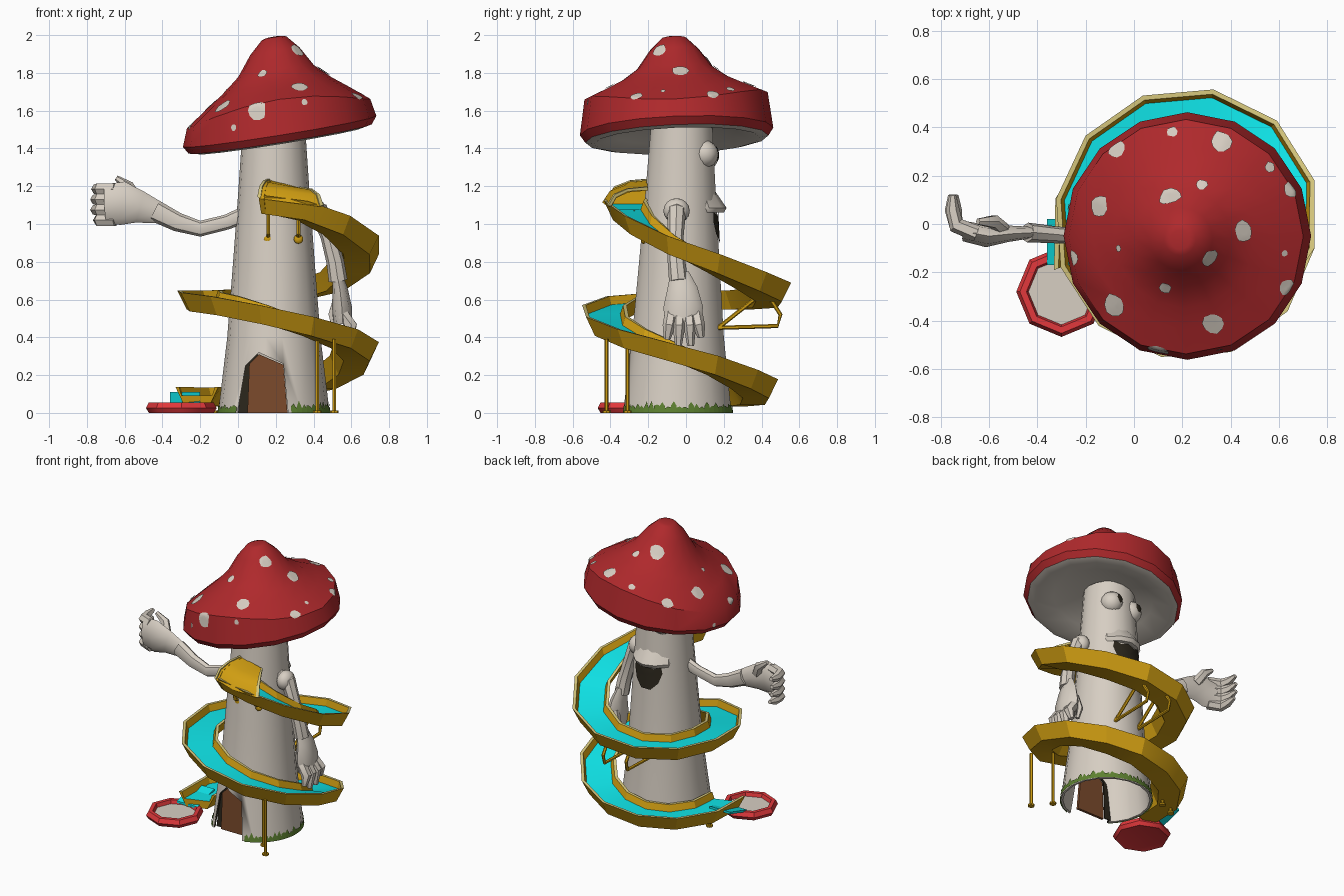
import bpy, bmesh, math, random
from mathutils import Vector as V
from mathutils.bvhtree import BVHTree

random.seed(4)
if "Cube" in bpy.data.objects:
    bpy.data.objects.remove(bpy.data.objects["Cube"])

COLOURS = {
    "cap_red": (0.43, 0.022, 0.025), "stone_white": (0.68, 0.62, 0.545),
    "water_teal": (0.005, 0.80, 0.83), "gold": (0.63, 0.34, 0.006),
    "pale_rim": (0.66, 0.56, 0.20), "door_brown": (0.20, 0.07, 0.025),
    "grass_green": (0.11, 0.22, 0.03), "dark": (0.025, 0.02, 0.012),
    "pool_red": (0.76, 0.04, 0.045),
}
RED, WHITE, TEAL, GOLD, PALE, BROWN, GREEN, DARK, POOL = range(9)
MATS = []
for mat_name, rgb in COLOURS.items():
    m = bpy.data.materials.new(mat_name)
    m.use_nodes = True
    m.diffuse_color = (*rgb, 1)
    m.node_tree.nodes["Principled BSDF"].inputs["Base Color"].default_value = (*rgb, 1)
    MATS.append(m)


def finish(name, bm, fix=True, angle=40):
    if fix:
        bmesh.ops.recalc_face_normals(bm, faces=bm.faces)
    for f in bm.faces:
        f.smooth = True
    for e in bm.edges:
        e.smooth = e.calc_face_angle(0) < math.radians(angle)
    me = bpy.data.meshes.new(name)
    bm.to_mesh(me)
    bm.free()
    for m in MATS:
        me.materials.append(m)
    ob = bpy.data.objects.new(name, me)
    bpy.context.collection.objects.link(ob)
    return ob


def skin(name, rings, mat, angle=40):
    """Bridge closed rings and cap the ends; mat is an index or a rule of (ring, side)."""
    rule = mat if callable(mat) else (lambda i, j: mat)
    bm = bmesh.new()
    vs = [[bm.verts.new(p) for p in r] for r in rings]
    n = len(vs[0])
    for i in range(len(vs) - 1):
        for j in range(n):
            k = (j + 1) % n
            f = bm.faces.new((vs[i][j], vs[i][k], vs[i + 1][k], vs[i + 1][j]))
            f.material_index = rule(i, j)
    bm.faces.new(vs[0]).material_index = rule(0, n - 1)
    bm.faces.new(vs[-1]).material_index = rule(len(vs) - 2, n - 1)
    return finish(name, bm, angle=angle)


def lathe(name, profile, n, place, mat):
    rings = [[place(r * math.cos(t), r * math.sin(t), z)
              for t in (math.tau * j / n for j in range(n))] for r, z in profile]
    return skin(name, rings, mat)


def tube(name, pts, radii, mat, n=6, ref=(1, 0, 0), flat=1.0):
    pts = [V(p) for p in pts]
    rings = []
    for i, p in enumerate(pts):
        d = (pts[min(i + 1, len(pts) - 1)] - pts[max(i - 1, 0)]).normalized()
        s = d.cross(V(ref)).normalized()
        u = s.cross(d)
        r = radii[i] if isinstance(radii, list) else radii
        rings.append([p + r * (math.cos(t) * s + flat * math.sin(t) * u)
                      for t in (math.tau * j / n for j in range(n))])
    return skin(name, rings, mat)


def ball(name, c, r, scale=(1, 1, 1), mat=WHITE):
    bm = bmesh.new()
    bmesh.ops.create_uvsphere(bm, u_segments=12, v_segments=8, radius=r)
    for v in bm.verts:
        v.co = V(c) + v.co * V(scale)
    for f in bm.faces:
        f.material_index = mat
    return finish(name, bm)


def tree(ob):
    return BVHTree.FromPolygons([v.co for v in ob.data.vertices],
                                [p.vertices[:] for p in ob.data.polygons])


def patch(name, bvh, origin, direction, outline, mat, lift=0.006):
    """Thin painted shape that hugs a surface; skipped where the ray finds none."""
    c, nrm, _, _ = bvh.ray_cast(V(origin), V(direction))
    if c is None:
        return
    if nrm.dot(V(direction)) > 0:
        nrm = -nrm
    u = V((0, 0, 1)).cross(nrm).normalized()
    w = nrm.cross(u)

    def on(p):
        return bvh.find_nearest(p)[0] + nrm * lift
    bm = bmesh.new()
    mid = bm.verts.new(on(c))
    rings = [[bm.verts.new(on(c + s * (a * u + b * w))) for a, b in outline]
             for s in (1 / 3, 2 / 3, 1)]
    n = len(outline)
    for j in range(n):
        k = (j + 1) % n
        bm.faces.new((mid, rings[0][j], rings[0][k]))
        for a, b in zip(rings, rings[1:]):
            bm.faces.new((a[j], b[j], b[k], a[k]))
    for f in bm.faces:
        f.material_index = mat
    finish(name, bm, fix=False)


def disc(r, n=10, rough=0.0, tall=1.0):
    return [(q * math.cos(math.tau * j / n), tall * q * math.sin(math.tau * j / n))
            for j in range(n) for q in [r * (1 + random.uniform(-rough, rough))]]


def plate(name, outline, y0, y1, mat):
    return skin(name, [[(x, y, z) for x, z in outline] for y in (y0, y1)], mat)


# Hollow trunk with a doorway cut through its wall
def trunk_place(x, y, z):
    return V((x + 0.19, y - 0.05 + 0.018 * z, z))

trunk = lathe("trunk", [(0.14, 1.42), (0.195, 0.8), (0.228, 0.4), (0.28, 0), (0.295, 0),
                        (0.247, 0.4), (0.216, 0.8), (0.19, 1.15), (0.165, 1.52)],
              18, trunk_place, WHITE)
trunk_bvh = tree(trunk)
arch = [(0.0, -0.1), (0.0, 0.02), (0.04, 0.25), (0.11, 0.32), (0.24, 0.26), (0.265, 0.0), (0.265, -0.1)]
cutter = plate("doorway_cutter", arch, -0.6, -0.2, DARK)
mod = trunk.modifiers.new("doorway", "BOOLEAN")
mod.operation, mod.solver, mod.object = "DIFFERENCE", "EXACT", cutter
cut = bpy.data.meshes.new_from_object(trunk.evaluated_get(bpy.context.evaluated_depsgraph_get()))
trunk.modifiers.clear()
trunk.data = cut
bpy.data.objects.remove(cutter)
plate("door_shadow", [(0, 0), (0.03, 0.25), (0.1, 0.315), (0.11, 0.3), (0.06, 0.26), (0.05, 0)], -0.24, -0.233, DARK)
plate("door", [(0.05, 0), (0.06, 0.26), (0.11, 0.31), (0.24, 0.255), (0.262, 0)], -0.262, -0.244, BROWN)

# Ragged grass around the foot
bm = bmesh.new()
for j in range(60):
    a, b = (math.tau * (j + k) / 60 for k in (0, 1))
    if -0.19 < 0.3 * math.cos((a + b) / 2) < 0.08 and math.sin(a) < 0:
        continue
    pts = [(a, 0), (b, 0), (b, random.uniform(0.02, 0.04)),
           ((a + b) / 2, random.uniform(0.03, 0.065)), (a, random.uniform(0.02, 0.04))]
    bm.faces.new([bm.verts.new(trunk_place((0.299 - 0.12 * z) * math.cos(t),
                                           (0.299 - 0.12 * z) * math.sin(t), z)) for t, z in pts])
for f in bm.faces:
    f.material_index = GREEN
finish("grass", bm, fix=False)


# Tilted cap, fuller to the front and back, with spots
def cap_place(x, y, z):
    swell = 0.4 * y * y if z > 1.55 else 0
    return V((x + 0.22 - 0.06 * (z - 1.5), y - 0.05 - 0.03 * (z - 1.5), z + 0.16 * x + 0.04 * y + swell))

cap = lathe("cap", [(0.16, 1.505), (0.32, 1.475), (0.44, 1.44), (0.485, 1.45), (0.512, 1.49), (0.485, 1.585),
                    (0.38, 1.665), (0.29, 1.73), (0.2, 1.81), (0.13, 1.915), (0.065, 1.983), (0.04, 1.99)],
            16, cap_place, lambda i, j: WHITE if i < 3 else RED)
cap_bvh = tree(cap)
spots = [(-.07, .31, .038), (.16, .38, .022), (.36, .34, .045), (.56, .235, .022), (.65, .14, .035),
         (.28, .16, .025), (.15, .11, .05), (-.14, .075, .045), (-.265, .07, .015), (-.06, -.1, .015),
         (-.25, -.14, .03), (.45, -.03, .045), (.31, -.14, .04), (.13, -.26, .027), (.63, -.26, .033),
         (-.08, -.335, .048), (.33, -.41, .045), (.62, -.12, .014)]
for x, y, r in spots:
    patch("cap_spot", cap_bvh, (x, y, 3), (0, 0, -1), disc(r, 10, 0.12), WHITE)
for x, z, r in ((.1, 1.6, .05), (-.02, 1.51, .016), (.35, 1.645, .016)):
    patch("front_spot", cap_bvh, (x, -3, z), (0, 1, 0), disc(r, 10, 0.12, 1.15), WHITE)

# Spiral slide: outer radius and base height every 60 degrees
PATH = [(.41, 1.07), (.47, 1.01), (.55, .80), (.57, .61), (.56, .545), (.55, .55), (.56, .51),
        (.56, .385), (.53, .25), (.50, .10), (.49, .03), (.57, .04), (.61, .03)]


def station(deg, section):
    i, t = divmod((deg + 120) / 60, 1)
    (r0, z0), (r1, z1) = PATH[int(i)], PATH[int(i) + 1]
    r, z, a = r0 + (r1 - r0) * t, z0 + (z1 - z0) * t, math.radians(deg)
    return [V((0.22 + (r + o) * math.cos(a), (r + o) * math.sin(a), z + h)) for o, h in section]

channel = [(0, .1), (-.02, .1), (-.035, .055), (-.205, .055), (-.22, .1), (-.24, .1), (-.19, 0), (-.05, 0)]
channel_mats = [PALE, GOLD, TEAL, GOLD, PALE, GOLD, GOLD, GOLD]
skin("slide", [station(d, channel) for d in range(-101, 560, 30)],
     lambda i, j: channel_mats[j], angle=25)

# Hood over the start: an open shell, its back wall and its pale edges
shell = [(.0, .08), (-.04, .14), (-.12, .17), (-.24, .18), (-.24, .165), (-.12, .155), (-.05, .125), (-.02, .08)]
skin("slide_hood", [station(d, shell) for d in (-104, -84, -62)], GOLD)
back_wall = shell[:4] + [(-.24, .09), (-.19, 0), (-.05, 0)]
skin("hood_back", [station(d, back_wall) for d in (-105, -101)], GOLD)
edge = [(o + .004, h + .006) for o, h in shell]
for d in (-106, -63):
    skin("hood_rim", [station(d, edge), station(d + 2.5, edge)], PALE)

# Sloping run-out into the pool
skin("slide_end", [[(x, y, z + h) for x, h in ((-.36, 0), (-.2, 0), (-.2, -.015), (-.36, -.015))]
                   for y, z in ((.02, .11), (-.17, .055))], TEAL)

# Slide supports
for x, y, h in ((.51, -.42, .39), (.42, -.31, .40), (-.13, .13, .05), (-.24, .08, .05)):
    tube("slide_post", [(x, y, 0), (x, y, h)], 0.011, GOLD)
    tube("post_foot", [(x, y, 0), (x, y, 0.012)], 0.022, GOLD, n=8)
for x in (0.12, 0.3):
    tube("back_bracket", [(x, .45, .6), (x, .5, .52), (x, .485, .46), (x, .16, .45)], 0.011, GOLD)
    tube("back_strut", [(x, .36, .6), (x, .17, .45)], 0.011, GOLD)
for x in (0.16, 0.32):
    tube("hood_bracket", [(x, -.28, 1.07), (x, -.26, .95), (x, -.2, .92)], 0.012, GOLD)
    ball("bracket_end", (x, -.225, .92), 0.025, (1, .6, 1), GOLD)

# Splash pool
def pool_place(x, y, z):
    return V((x - .3, y - .28, z))

lathe("pool", [(.13, .01), (.172, 0), (.187, .025), (.172, .055), (.145, .055), (.135, .025)], 8, pool_place, POOL)
lathe("pool_floor", [(.137, .024), (.137, .03)], 8, pool_place, WHITE)

# Face on the back wall
for x, z, r in ((0.112, 1.355, 0.074), (0.268, 1.37, 0.074)):
    eye = ball("eye", (x, 0.097, z), r)
    patch("pupil", tree(eye), (x - .01, 1, z + .01), (0, -1, 0), disc(0.026, 8, tall=1.4), DARK, 0.005)
nose = [(1.27, .07, .08), (1.18, .11, .15), (1.085, .14, .215), (1.06, .13, .2)]
skin("upper_lip", [[(.19 + s * w, .03 + q * (y - .03), z)
                    for s, q in ((-1, 0), (-1, .5), (-.55, .86), (0, 1), (.55, .86), (1, .5), (1, 0))]
                   for z, w, y in nose], WHITE)
mouth = [(-.11, .08), (-.13, .035), (-.09, -.035), (-.035, -.085), (.035, -.085), (.09, -.035),
         (.13, .035), (.11, .08), (.055, .06), (0, .075), (-.055, .06)]
patch("mouth", trunk_bvh, (.19, 1, .985), (0, -1, 0), mouth, DARK, 0.008)

# Hanging arm and hand
ball("shoulder_cuff", (.41, -.05, 1.07), 0.07, (.8, 1, .95))
tube("hanging_arm", [(.34, -.05, 1.1), (.43, -.05, 1.07), (.48, -.055, .93), (.515, -.05, .8), (.53, -.04, .7)],
     [.045, .05, .042, .047, .05], WHITE, 8)
tube("hanging_palm", [(.525, -.035, .74), (.54, -.02, .66), (.55, -.015, .56), (.555, -.015, .47)],
     [.05, .08, .105, .095], WHITE, 8, flat=0.5)
for y0, y1, z in ((-.08, -.1, .39), (-.035, -.04, .355), (.015, .025, .355), (.055, .08, .40)):
    tube("hanging_finger", [(.555, y0, .52), (.6, (y0 + y1) / 2, .46), (.59, y1, z)],
         [.034, .034, .018], WHITE)
tube("hanging_thumb", [(.53, .04, .6), (.5, .05, .52), (.51, .04, .45)], [.03, .025, .014], WHITE)

# Waving arm and hand
tube("waving_arm", [(.06, -.04, 1.06), (-.06, -.045, 1.01), (-.2, -.05, .975), (-.32, -.045, 1.01), (-.44, -.035, 1.07)],
     [.045, .04, .042, .05, .058], WHITE, 8, ref=(0, 1, 0), flat=0.7)
tube("waving_palm", [(-.42, -.035, 1.06), (-.52, -.04, 1.09), (-.61, -.05, 1.11), (-.7, -.03, 1.105)],
     [.058, .085, .115, .105], WHITE, 8, ref=(0, 1, 0), flat=0.4)
for z, x in ((1.185, -.75), (1.13, -.755), (1.075, -.755), (1.02, -.74)):
    tube("waving_finger", [(-.65, -.04, z), (-.735, -.005, z), (x, .06, z), (x, .12, z + .01)],
         [.034, .034, .028, .014], WHITE, ref=(0, 0, 1))
tube("waving_thumb", [(-.54, -.03, 1.13), (-.58, .01, 1.2), (-.645, .01, 1.245)],
     [.035, .03, .014], WHITE, ref=(0, 1, 0))
